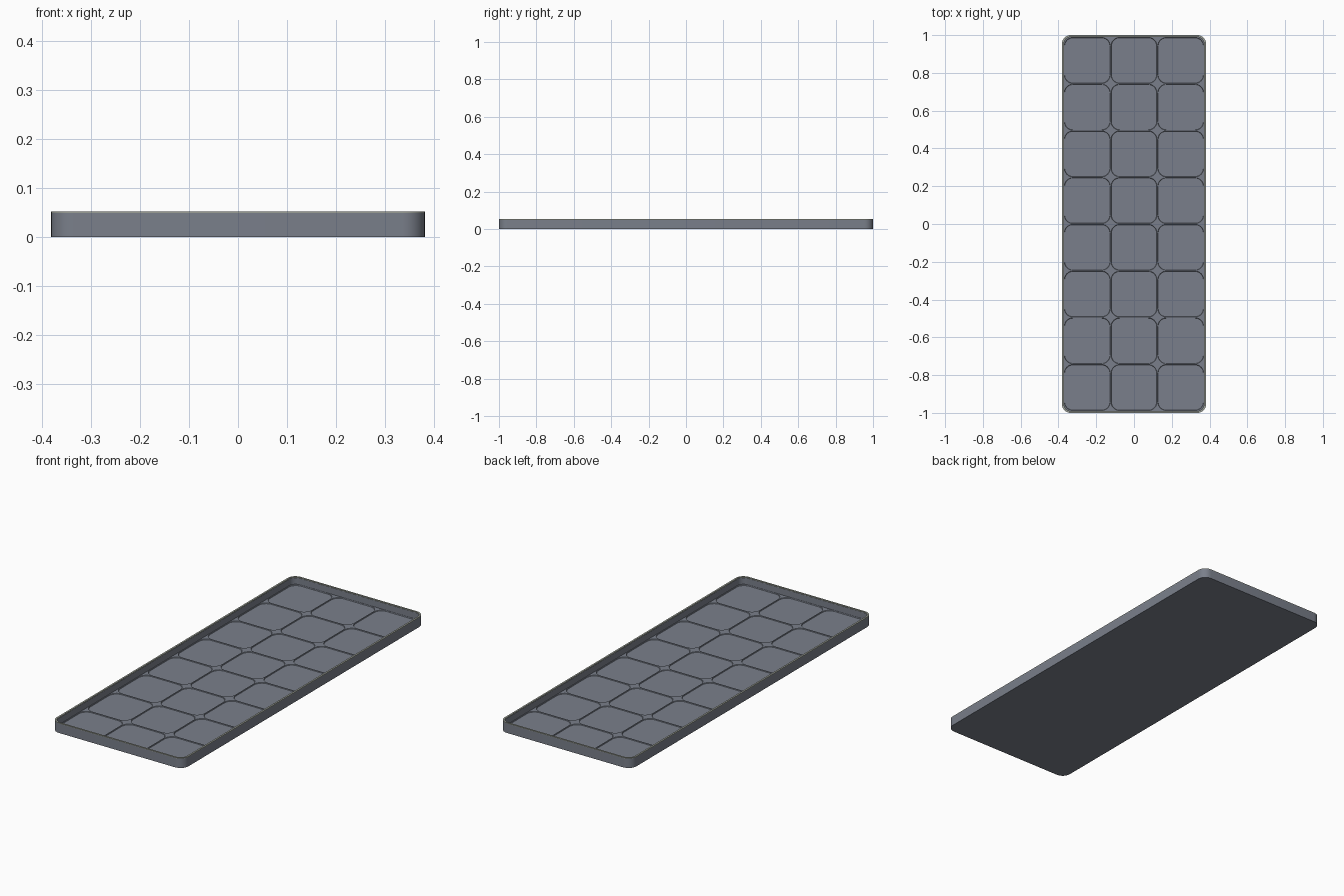
import bpy, bmesh, math

if "Cube" in bpy.data.objects:
    bpy.data.objects.remove(bpy.data.objects["Cube"])

COLS, ROWS = 3, 8
PITCH = 0.2474              # cell spacing
WALL = 0.0104               # rim thickness
HX, HY = COLS * PITCH / 2, ROWS * PITCH / 2
TOP, RIDGE, FLOOR = 0.052, 0.015, 0.0115
BAND = 0.0485               # underside of the rim band
R_OUT, R_CELL = 0.046, 0.046
R_IN = R_OUT - WALL
STEPS = 8


def material(name, colour):
    mat = bpy.data.materials.new(name)
    mat.diffuse_color = (*colour, 1)
    mat.use_nodes = True
    mat.node_tree.nodes["Principled BSDF"].inputs["Base Color"].default_value = mat.diffuse_color
    return mat


grey = material("slate grey", (0.194, 0.213, 0.256))
rim_grey = material("pale rim grey", (0.33, 0.35, 0.31))


def ring(bm, cx, cy, hx, hy, radii, z):
    """Rounded rectangle of vertices, one radius per corner, anticlockwise."""
    verts = []
    for k, (sx, sy) in enumerate(((1, 1), (-1, 1), (-1, -1), (1, -1))):
        r = radii[k]
        for i in range(STEPS + 1):
            a = math.pi / 2 * (k + i / STEPS)
            verts.append(bm.verts.new((cx + sx * (hx - r) + r * math.cos(a),
                                       cy + sy * (hy - r) + r * math.sin(a), z)))
    return verts


def bridge(bm, a, b):
    n = len(a)
    for i in range(n):
        j = (i + 1) % n
        bm.faces.new((a[i], a[j], b[j], b[i]))


def finish(bm, name):
    bmesh.ops.remove_doubles(bm, verts=bm.verts, dist=1e-5)
    # everything in the top band is the rim
    for f in bm.faces:
        f.material_index = int(min(v.co.z for v in f.verts) > BAND - 1e-4)
    mesh = bpy.data.meshes.new(name)
    bm.to_mesh(mesh)
    bm.free()
    mesh.materials.append(grey)
    mesh.materials.append(rim_grey)
    obj = bpy.data.objects.new(name, mesh)
    bpy.context.collection.objects.link(obj)
    bpy.ops.object.select_all(action='DESELECT')
    obj.select_set(True)
    bpy.context.view_layer.objects.active = obj
    bpy.ops.object.shade_smooth_by_angle(angle=math.radians(30))


# Outer tray: flat underside, wall, pale rim band, inner wall
bm = bmesh.new()
profile = [(WALL, 0), (WALL, BAND), (WALL, TOP),
           (0.001, TOP), (0.001, BAND), (0, BAND), (0, RIDGE)]
rings = [ring(bm, 0, 0, HX + o, HY + o, [R_IN + o] * 4, z) for o, z in profile]
for a, b in zip(rings, rings[1:]):
    bridge(bm, a, b)
bm.faces.new(list(reversed(rings[0])))
finish(bm, "tray_wall")

# Floor grid: low ridges around rounded square pockets with sloped sides
bm = bmesh.new()
for c in range(COLS):
    for r in range(ROWS):
        cx, cy = (c + 0.5) * PITCH - HX, (r + 0.5) * PITCH - HY
        left, right = c == 0, c == COLS - 1
        front, back = r == 0, r == ROWS - 1
        # the tray's own corners are rounded to meet the inner wall
        corners = [R_IN if t else 0 for t in
                   (right and back, left and back, left and front, right and front)]
        h = PITCH / 2
        edge = ring(bm, cx, cy, h, h, corners, RIDGE)
        lip = ring(bm, cx, cy, h - 0.002, h - 0.002, [R_CELL] * 4, RIDGE)
        base = ring(bm, cx, cy, h - 0.004, h - 0.004, [R_CELL - 0.002] * 4, FLOOR)
        bridge(bm, edge, lip)
        bridge(bm, lip, base)
        bm.faces.new(base)
finish(bm, "pocket_floor")
